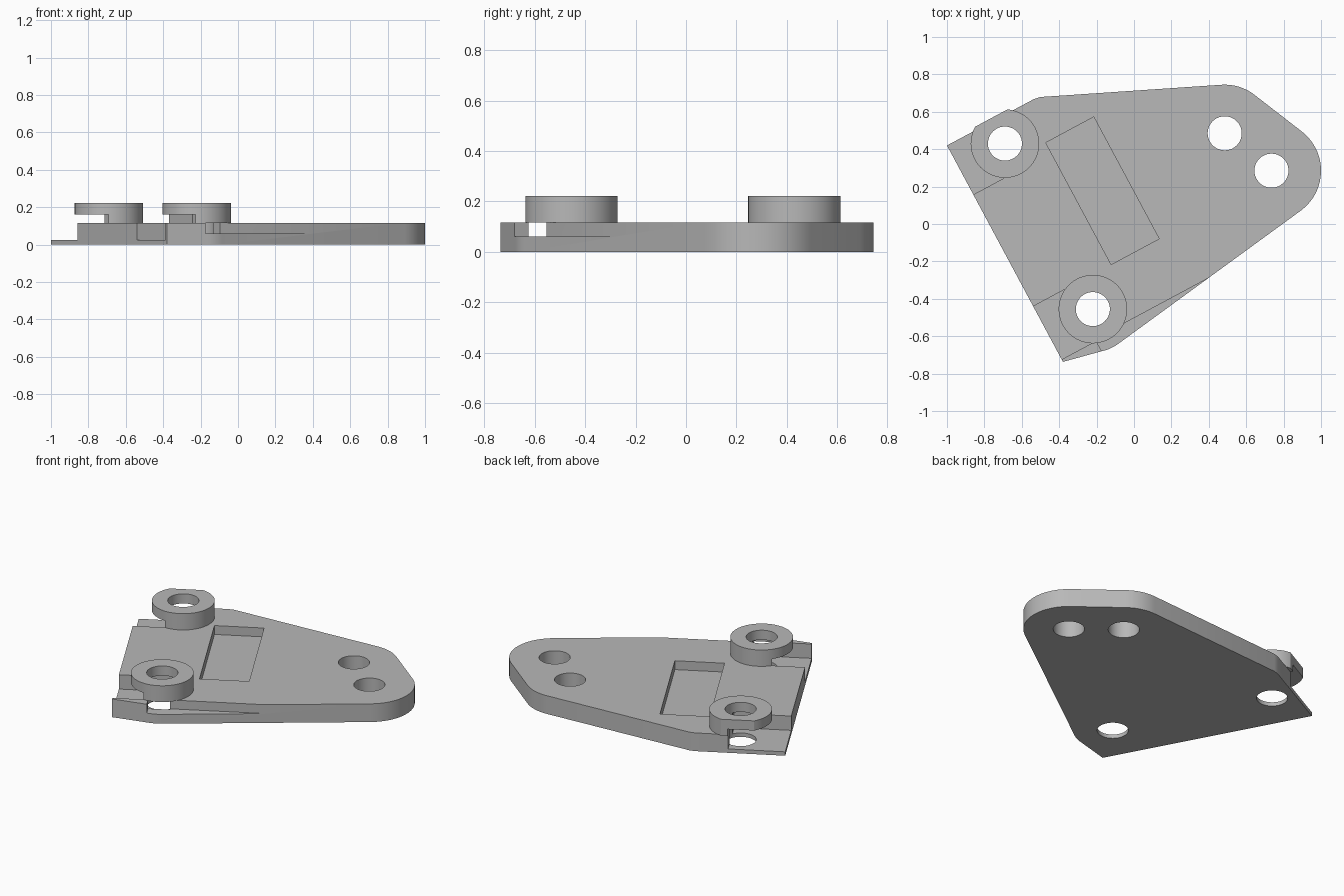
import bpy
import bmesh
from math import sin, cos, atan2, pi
from mathutils import Vector

cube = bpy.data.objects.get("Cube")
if cube:
    bpy.data.objects.remove(cube, do_unlink=True)

grey = bpy.data.materials.new("plain_grey")
grey.use_nodes = True
grey.diffuse_color = (0.48, 0.48, 0.48, 1)
grey.node_tree.nodes["Principled BSDF"].inputs["Base Color"].default_value = grey.diffuse_color

# Slots and pocket are aligned to the slanted left edge: u across, v along it
U, V = Vector((0.881, 0.473)), Vector((-0.473, 0.881))
TOP, SLOT_FLOOR, SLOT_ROOF, BOSS_TOP = 0.117, 0.025, 0.16, 0.222
SLOT_END = -0.347
BOSSES = [(-0.69, 0.43), (-0.22, -0.455)]
BOLTS = [(0.485, 0.485), (0.735, 0.285)]


def prism(name, points, z0, z1):
    bm = bmesh.new()
    base = bm.faces.new([bm.verts.new((p[0], p[1], z0)) for p in points])
    top = bmesh.ops.extrude_face_region(bm, geom=[base])["geom"]
    moved = [g for g in top if isinstance(g, bmesh.types.BMVert)]
    bmesh.ops.translate(bm, verts=moved, vec=(0, 0, z1 - z0))
    bmesh.ops.recalc_face_normals(bm, faces=bm.faces)
    mesh = bpy.data.meshes.new(name)
    bm.to_mesh(mesh)
    bm.free()
    mesh.materials.append(grey)
    obj = bpy.data.objects.new(name, mesh)
    bpy.context.collection.objects.link(obj)
    return obj


def arc(center, radius, a0, a1, steps):
    return [(center[0] + radius * cos(a0 + (a1 - a0) * i / steps),
             center[1] + radius * sin(a0 + (a1 - a0) * i / steps)) for i in range(steps + 1)]


def disc(name, center, radius, z0, z1):
    return prism(name, arc(center, radius, 0, 2 * pi, 64)[:-1], z0, z1)


def slanted_box(name, u0, u1, v0, v1, z0, z1):
    corners = [U * u + V * v for u, v in ((u0, v0), (u1, v0), (u1, v1), (u0, v1))]
    return prism(name, corners, z0, z1)


def combine(target, tool, operation="DIFFERENCE"):
    tool.hide_render = True
    mod = target.modifiers.new(operation.lower(), "BOOLEAN")
    mod.operation = operation
    mod.solver = "EXACT"
    mod.object = tool
    bpy.context.view_layer.objects.active = target
    bpy.ops.object.modifier_apply(modifier=mod.name)
    bpy.data.objects.remove(tool, do_unlink=True)


# Plate outline: straight edges joined by arcs around the hole centres
lower = atan2(-0.81, 0.59)
upper = atan2(0.79, 0.61)
outline = [(-1, 0.42), (-0.38, -0.737)]
outline += arc(BOSSES[1], 0.23, atan2(-0.97, 0.23), lower, 6)
outline += arc(BOLTS[1], 0.265, lower, upper, 18)
outline += arc(BOLTS[0], 0.26, upper, atan2(1, -0.07), 10)
outline += [(-0.50, 0.679), (-0.535, 0.668)]
plate = prism("mounting_plate", outline, 0, TOP)

# Rectangular recess and the shallow shelf along the front edge
combine(plate, slanted_box("recess_cutter", -0.21, 0.081, -0.133, 0.606, 0.06, 0.3))
combine(plate, slanted_box("shelf_cutter", -0.474, 1, -1, -0.443, 0.06, 0.3))

# Raised bosses, the rear one trimmed flat
for i, center in enumerate(BOSSES):
    boss = disc("boss", center, 0.183, TOP, BOSS_TOP)
    if i == 0:
        combine(boss, slanted_box("trim_cutter", -1, 1, 0.86, 1.2, 0, 0.4))
    combine(plate, boss, "UNION")

# Slots running in beneath the bosses from the left edge
for v0, v1 in ((0.545, 1.2), (-0.455, -0.133)):
    combine(plate, slanted_box("slot_cutter", -1.2, SLOT_END, v0, v1, SLOT_FLOOR, SLOT_ROOF))

# Through holes
for center in BOSSES + BOLTS:
    combine(plate, disc("hole_cutter", center, 0.091, -0.1, 0.4))

bpy.ops.object.select_all(action="DESELECT")
plate.select_set(True)
bpy.context.view_layer.objects.active = plate
bpy.ops.object.shade_smooth_by_angle(angle=pi / 6)
